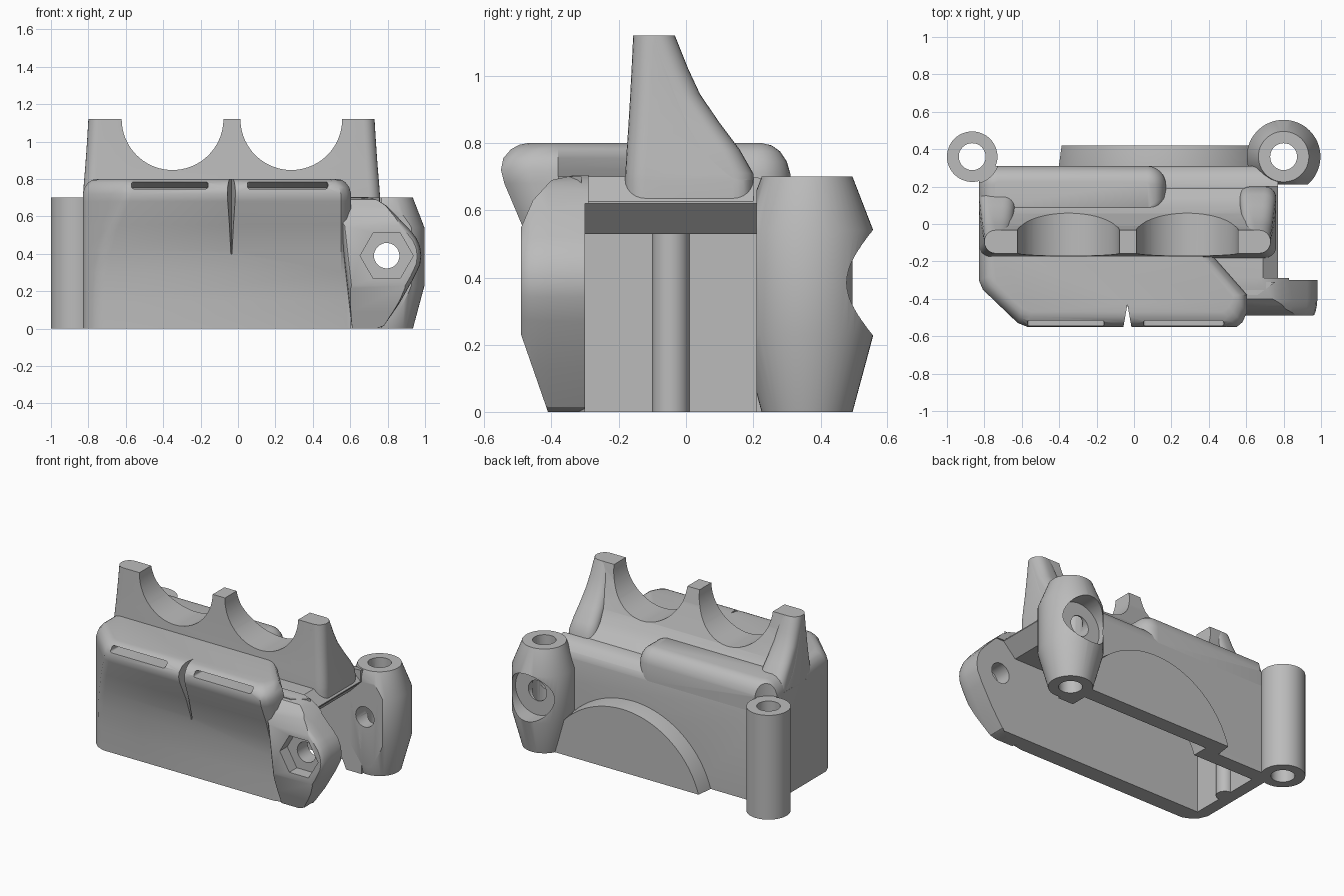
import bpy, bmesh
from math import cos, sin, pi

cube = bpy.data.objects.get("Cube")
if cube:
    bpy.data.objects.remove(cube, do_unlink=True)

grey = bpy.data.materials.new("plain grey")
grey.use_nodes = True
grey.diffuse_color = (0.5, 0.5, 0.5, 1)
grey.node_tree.nodes["Principled BSDF"].inputs["Base Color"].default_value = (0.5, 0.5, 0.5, 1)


def loft(name, rings):
    """Closed solid through rings that share a point count."""
    bm = bmesh.new()
    loops = [[bm.verts.new(p) for p in ring] for ring in rings]
    n = len(loops[0])
    for a, b in zip(loops, loops[1:]):
        for i in range(n):
            j = (i + 1) % n
            bm.faces.new((a[i], a[j], b[j], b[i]))
    bm.faces.new(loops[0])
    bm.faces.new(loops[-1])
    bmesh.ops.recalc_face_normals(bm, faces=bm.faces)
    mesh = bpy.data.meshes.new(name)
    bm.to_mesh(mesh)
    bm.free()
    mesh.materials.append(grey)
    obj = bpy.data.objects.new(name, mesh)
    bpy.context.collection.objects.link(obj)
    return obj


def place(axis, points, t):
    order = {"x": lambda u, v: (t, u, v), "y": lambda u, v: (u, t, v), "z": lambda u, v: (u, v, t)}
    return [order[axis](u, v) for u, v in points]


def prism(name, axis, points, a, b):
    return loft(name, [place(axis, points, a), place(axis, points, b)])


def circle(u, v, r, n=48):
    return [(u + r * cos(2 * pi * i / n), v + r * sin(2 * pi * i / n)) for i in range(n)]


def turned(name, axis, u, v, steps, n=48):
    return loft(name, [place(axis, circle(u, v, r, n), t) for t, r in steps])


def rounded(x0, x1, y0, y1, r, n=6):
    points = []
    corners = [(x1 - r, y1 - r), (x0 + r, y1 - r), (x0 + r, y0 + r), (x1 - r, y0 + r)]
    for k, (cx, cy) in enumerate(corners):
        for i in range(n + 1):
            a = pi / 2 * (k + i / n)
            points.append((cx + r * cos(a), cy + r * sin(a)))
    return points


def boolean(obj, tools, operation="DIFFERENCE"):
    for tool in tools:
        mod = obj.modifiers.new("cut", "BOOLEAN")
        mod.operation = operation
        mod.solver = "EXACT"
        mod.object = tool
        bpy.context.view_layer.objects.active = obj
        bpy.ops.object.modifier_apply(modifier=mod.name)


# Main block with a rounded rear top edge
block = loft("main_block", [
    place("z", [(-.83, back), (-.83, -.28), (-.72, -.38), (.66, -.38), (.77, -.3), (.77, back)], z)
    for z, back in [(0, .31), (.6, .31), (.64, .302), (.67, .28), (.69, .25), (.7, .2)]])


# Overhanging front with soft chamfered corners and a soft top edge
def front_ring(z, front, inset):
    x, y = -.83 + inset, -.33 + .39 * inset
    left = -.83 + 1.41 * inset + (-.33 - front) * 1.045
    return place("z", [
        (x, -.1), (x, y + .03), (x + .022, y - .021), (left - .022, front + .021), (left + .03, front),
        (.55 - inset, front), (.58 - inset, min(front + .025, -.402)), (.605 - inset, min(front + .08, -.4)),
        (.605 - inset, -.38), (.42 - inset, -.17), (.42 - inset, -.1)], z)


front = loft("front_housing", [front_ring(*level) for level in [
    (0, -.41, 0), (.15, -.412, 0), (.3, -.422, 0), (.42, -.445, 0), (.555, -.487, 0), (.68, -.54, 0),
    (.72, -.55, 0), (.755, -.543, .01), (.782, -.52, .03), (.795, -.495, .05), (.8, -.47, .075)]])

# Rear ridge
ridge = loft("rear_ridge", [
    place("z", rounded(-.83 + i, .17 - i, .05 + i * .4, .31 - i, .1 - i), z)
    for z, i in [(.6, 0), (.71, 0), (.745, .01), (.775, .03), (.793, .055), (.8, .085)]])


# Saddle wall: thin middle with a hollow rear slope, deeper fins at both ends
def wall(name, x0, x1, levels):
    return loft(name, [
        place("z", rounded(x0 - s, x1 + s, -.157 - .8 * s, back, .06), z)
        for z, back, s in levels])


saddle = wall("saddle_wall", -.8, .73, [
    (.56, .2, .03), (.69, .2, .03), (.71, .18, .029), (.74, .14, .027), (.78, .1, .024), (.85, .057, .018),
    (.93, .025, .012), (1.02, -.01, .006), (1.12, -.033, 0)])
fins = [wall(name, x0, x1, [
    (.56, .2, .03), (.71, .2, .029), (.78, .16, .023), (.86, .1, .016), (.945, .042, .01),
    (1.02, .007, .005), (1.07, -.013, .003), (1.12, -.033, 0)])
    for name, x0, x1 in (("left_fin", -.8, -.66), ("right_fin", .59, .73))]

# Rear arch bulge
arch = turned("rear_arch", "y", .18, -.17, [(.25, .605), (.32, .605), (.42, .592)], 96)

# Posts and column
barrel = turned("right_barrel", "z", .8, .36, [(0, .135), (.23, .197), (.54, .197), (.7, .135)])
post = turned("left_post", "z", -.865, .36, [(0, .135), (.7, .135)])
column = turned("inner_column", "z", -.75, -.045, [(0, .055), (.54, .055)], 24)

# Front lug: outline crossed with a side profile
outline = [(.61, 0), (.74, 0), (.78, .015), (.86, .13), (.94, .27)]
outline += [(.795 + .185 * cos(a * pi / 12), .39 + .185 * sin(a * pi / 12)) for a in range(-1, 4)]
outline += [(.85, .6), (.79, .66), (.74, .69), (.69, .705), (.53, .705), (.57, .35)]
lug = loft("front_lug", [
    place("y", [(.78 + (x - .78) * s, .36 + (z - .36) * s) for x, z in outline], y)
    for y, s in [(-.28, 1), (-.41, 1), (-.44, .985), (-.465, .96), (-.485, .92), (-.495, .86)]])
side = prism("lug_side", "x", [
    (-.29, 0), (-.41, 0), (-.49, .23), (-.49, .55), (-.455, .63), (-.4, .69), (-.33, .705), (-.29, .705)], .4, 1.1)
boolean(lug, [side], "INTERSECT")

# Cutters
cavity = prism("cavity", "y", [(-.75, -.1), (-.75, .53), (.68, .53), (.77, .62), (1.1, .62), (1.1, -.1)], -.3, .21)
side_clear = prism("side_clear", "z", [(.77, -.3), (1.1, -.3), (1.1, .21), (.77, .21)], -.1, .9)
roof_slope = prism("roof_slope", "y", [(.67, .72), (.69, .7), (.775, .622), (.9, .622), (.9, .72)], -.31, .2)
arch_hollow = turned("arch_hollow", "y", .18, -.17, [(.1, .505), (.32, .505)], 96)
arch_bounds = prism("arch_bounds", "y", [(-1, 0), (.7, 0), (.7, 1), (-1, 1)], 0, 1)
bores = [turned("bore", "z", x, .36, [(-.1, .072), (.9, .072)], 32) for x in (.8, -.865)]
bolt = turned("bolt_hole", "y", .795, .39, [(-.6, .068), (.5, .068)], 32)
pocket = turned("barrel_pocket", "y", .8, .385, [(.44, .158), (.7, .158)])
hexagon = prism("nut_pocket", "y", circle(.795, .39, .142, 6), -.6, -.41)
saddles = [turned("saddle_cut", "y", x, 1.12, [(-.4, .272), (.4, .272)], 72) for x in (-.35, .285)]
slots = [loft("slot", [place("y", rounded(a, b, .747, top, r), y)
                       for y, top, r in ((-.6, .79, .015), (-.53, .79, .015), (-.43, .751, .002))])
         for a, b in ((-.57, -.16), (.05, .48))]
groove = loft("groove", [
    place("z", [(-.035, tip), (-.065, -.6), (-.005, -.6)], z) for z, tip in [(.4, -.42), (.9, -.43)]])
clearance = turned("post_clearance", "z", -.865, .36, [(.7, .145), (.9, .145)])

boolean(block, [cavity, roof_slope, arch_hollow, bolt] + bores)
boolean(front, [cavity, groove] + slots)
boolean(ridge, [clearance])
for part in [saddle] + fins:
    boolean(part, [cavity] + saddles)
boolean(arch, [arch_hollow])
boolean(arch, [arch_bounds], "INTERSECT")
boolean(barrel, [cavity, side_clear, pocket, bolt, bores[0]])
boolean(post, [bores[1], cavity])
boolean(lug, [cavity, hexagon, bolt])

cutters = [side, cavity, side_clear, roof_slope, arch_hollow, arch_bounds, bolt, pocket, hexagon, groove, clearance]
for tool in cutters + bores + saddles + slots:
    bpy.data.objects.remove(tool, do_unlink=True)

# Smooth rounded faces, keep hard edges
bpy.ops.object.select_all(action="DESELECT")
for part in [block, front, ridge, saddle, arch, barrel, post, column, lug] + fins:
    part.select_set(True)
    bpy.context.view_layer.objects.active = part
bpy.ops.object.shade_smooth_by_angle(angle=pi / 5.5)
